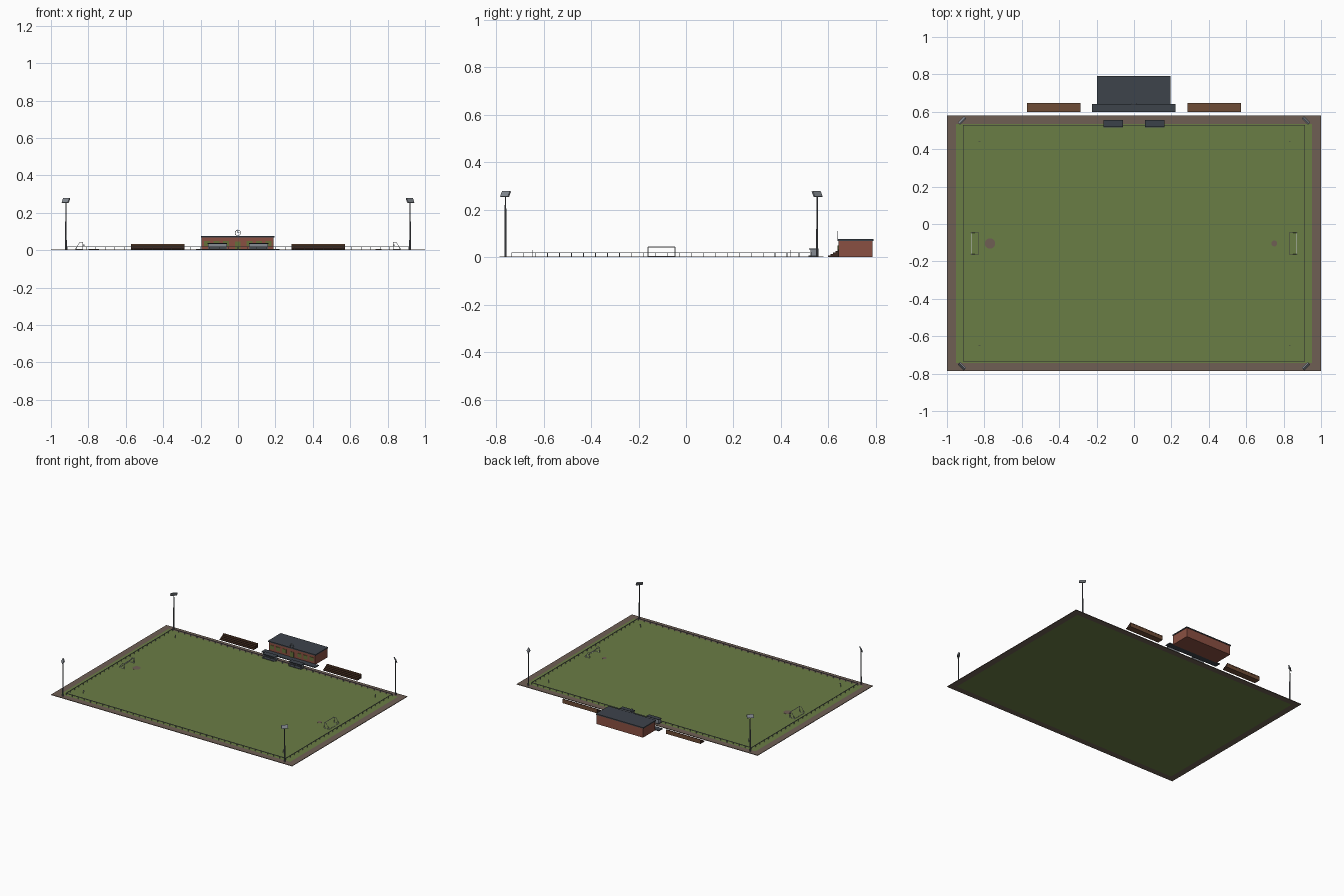
import bpy, bmesh, math
from mathutils import Vector, Matrix

if "Cube" in bpy.data.objects:
    bpy.data.objects.remove(bpy.data.objects["Cube"])

def mat(name, hexcol):
    lin = lambda c: c / 12.92 if c <= 0.04045 else ((c + 0.055) / 1.055) ** 2.4
    m = bpy.data.materials.new(name)
    m.diffuse_color = [lin(((hexcol >> s) & 255) / 255) for s in (16, 8, 0)] + [1]
    m.use_nodes = True
    m.node_tree.nodes["Principled BSDF"].inputs["Base Color"].default_value = m.diffuse_color
    return m

GRASS = mat("grass green", 0x6A7D45)
PATH = mat("path brown", 0x6E5F54)
SLATE = mat("slate", 0x3D434B)
BRICK = mat("brick", 0x8A5042)
WOOD = mat("wood", 0x6E4C36)
DARKWOOD = mat("dark wood", 0x3E2A22)
METAL = mat("grey metal", 0x868B92)
POLE = mat("pole grey", 0x62666C)
WHITE = mat("white paint", 0xC9CDD0)
OLIVE = mat("olive", 0x66703A)

def finish(name, bm, *mats):
    bmesh.ops.recalc_face_normals(bm, faces=bm.faces)
    me = bpy.data.meshes.new(name)
    bm.to_mesh(me)
    bm.free()
    for m in mats:
        me.materials.append(m)
    ob = bpy.data.objects.new(name, me)
    bpy.context.collection.objects.link(ob)
    return ob

def add_box(bm, x0, x1, y0, y1, z0, z1):
    c = Matrix.Translation(((x0 + x1) / 2, (y0 + y1) / 2, (z0 + z1) / 2))
    bmesh.ops.create_cube(bm, size=1, matrix=c @ Matrix.Diagonal((x1 - x0, y1 - y0, z1 - z0, 1)))

def boxes(name, m, *dims):
    bm = bmesh.new()
    for d in dims:
        add_box(bm, *d)
    return finish(name, bm, m)

def add_tube(bm, a, b, r, r2=None, n=4):
    a, b = Vector(a), Vector(b)
    d = b - a
    M = Matrix.Translation((a + b) / 2) @ d.to_track_quat('Z', 'Y').to_matrix().to_4x4()
    M = M @ Matrix.Rotation(math.pi / n, 4, 'Z')
    bmesh.ops.create_cone(bm, cap_ends=True, segments=n, radius1=r, radius2=r2 or r, depth=d.length, matrix=M)

def add_prism(bm, profile, x0, x1):
    # extrude a y-z outline along x
    f = bm.faces.new([bm.verts.new((x0, y, z)) for y, z in profile])
    g = bmesh.ops.extrude_face_region(bm, geom=[f])['geom']
    bmesh.ops.translate(bm, vec=(x1 - x0, 0, 0), verts=[v for v in g if isinstance(v, bmesh.types.BMVert)])

CY = -0.104  # pitch centre line in y

# Ground: grass with a path frame around it
gx, gy0, gy1 = 0.952, -0.742, 0.535
boxes("grass", GRASS, (-gx, gx, gy0, gy1, 0, 0.004))
boxes("path", PATH, (-1, 1, -0.787, gy0, 0, 0.004), (-1, 1, gy1, 0.579, 0, 0.004),
      (-1, -gx, gy0, gy1, 0, 0.004), (gx, 1, gy0, gy1, 0, 0.004))

# Worn patches in front of the goals
for name, x, r in (("worn_patch_left", -0.77, 0.028), ("worn_patch_right", 0.75, 0.016)):
    bm = bmesh.new()
    bmesh.ops.create_cone(bm, cap_ends=True, segments=20, radius1=r, radius2=r, depth=0.001,
                          matrix=Matrix.Translation((x, CY, 0.0045)))
    finish(name, bm, PATH)

# Perimeter railing
bm = bmesh.new()
fx, fy0, fy1, fz = 0.912, -0.735, 0.527, 0.019
corners = [(-fx, fy0), (fx, fy0), (fx, fy1), (-fx, fy1)]
for i in range(4):
    a, b = Vector(corners[i]), Vector(corners[(i + 1) % 4])
    add_tube(bm, (*a, fz), (*b, fz), 0.002)
    n = round((b - a).length / 0.05)
    for k in range(n):
        p = a.lerp(b, k / n)
        add_tube(bm, (*p, 0.003), (*p, fz), 0.002)
finish("railing", bm, METAL)

for s, side in ((-1, "left"), (1, "right")):
    # Goal: front frame, back bar and slanted stays
    bm = bmesh.new()
    y0, y1, h = CY - 0.057, CY + 0.057, 0.043
    xf, xt, xb = s * 0.83, s * 0.845, s * 0.87
    for y in (y0, y1):
        add_tube(bm, (xf, y, 0.003), (xf, y, h), 0.0022, n=6)
        add_tube(bm, (xf, y, h), (xt, y, h), 0.0015)
        add_tube(bm, (xt, y, h), (xb, y, 0.005), 0.0015)
        add_tube(bm, (xf, y, 0.005), (xb, y, 0.005), 0.0015)
    add_tube(bm, (xf, y0, h), (xf, y1, h), 0.0022, n=6)
    add_tube(bm, (xb, y0, 0.005), (xb, y1, 0.005), 0.0015)
    finish("goal_" + side, bm, WHITE)

    for e, end in ((-1, "front"), (1, "back")):
        # Corner flags
        bm = bmesh.new()
        px, py = s * 0.83, CY + e * 0.544
        add_tube(bm, (px, py, 0.003), (px, py, 0.03), 0.001)
        add_box(bm, px, px + 0.008, py - 0.0005, py + 0.0005, 0.023, 0.03)
        finish(f"corner_flag_{end}_{side}", bm, WHITE)

        # Floodlight mast and tilted lamp panel facing the centre
        px, py = s * 0.92, CY + e * 0.657
        bm = bmesh.new()
        add_tube(bm, (px, py, 0.003), (px, py, 0.262), 0.0052, 0.003, n=8)
        finish(f"floodlight_mast_{end}_{side}", bm, POLE)
        bm = bmesh.new()
        yaw = math.atan2(-e, -s)
        M = (Matrix.Translation((px, py, 0.266)) @ Matrix.Rotation(yaw, 4, 'Z')
             @ Matrix.Rotation(math.radians(28), 4, 'Y') @ Matrix.Diagonal((0.007, 0.047, 0.026, 1)))
        bmesh.ops.create_cube(bm, size=1, matrix=M)
        finish(f"floodlight_head_{end}_{side}", bm, METAL)

    # Dugout: base, side panels, back, roof and bench
    xa, xb = sorted((s * 0.058, s * 0.162))
    boxes("dugout_base_" + side, SLATE, (xa, xb, 0.516, 0.556, 0.004, 0.007))
    bm = bmesh.new()
    prof = [(0.528, 0.007), (0.553, 0.007), (0.553, 0.034), (0.524, 0.034)]
    add_prism(bm, prof, xa + 0.002, xa + 0.004)
    add_prism(bm, prof, xb - 0.004, xb - 0.002)
    add_box(bm, xa + 0.004, xb - 0.004, 0.551, 0.553, 0.007, 0.034)
    finish("dugout_shell_" + side, bm, METAL)
    bm = bmesh.new()
    add_prism(bm, [(0.519, 0.032), (0.556, 0.034), (0.556, 0.038), (0.519, 0.036)], xa, xb)
    finish("dugout_roof_" + side, bm, SLATE)
    boxes("dugout_bench_" + side, SLATE, (xa + 0.006, xb - 0.006, 0.54, 0.55, 0.009, 0.015))

    # Stepped stand: wood treads, dark risers, wood back board
    xa, xb = sorted((s * 0.287, s * 0.572))
    steps = 4
    prof = [(0.645, 0), (0.598, 0)]
    for k in range(steps):
        z = 0.0065 * (k + 1)
        prof += [(0.598 + 0.011 * k, z), (0.598 + 0.011 * (k + 1), z)]
    prof.append((0.645, 0.026))
    bm = bmesh.new()
    add_prism(bm, prof, xa, xb)
    bmesh.ops.recalc_face_normals(bm, faces=bm.faces)
    for f in bm.faces:
        f.material_index = 1 if f.normal.y < -0.5 or abs(f.normal.x) > 0.5 else 0
    finish("stand_" + side, bm, WOOD, DARKWOOD)
    boxes("stand_back_board_" + side, WOOD, (xa, xb, 0.641, 0.646, 0.026, 0.032))

# Clubhouse
boxes("clubhouse_walls", BRICK, (-0.194, 0.191, 0.642, 0.787, 0, 0.069))
boxes("clubhouse_roof", SLATE, (-0.199, 0.195, 0.638, 0.79, 0.069, 0.077))
boxes("terrace", SLATE, (-0.224, 0.221, 0.598, 0.642, 0, 0.006))
boxes("door", OLIVE, (-0.017, 0.014, 0.639, 0.643, 0.006, 0.046))
boxes("windows", OLIVE, *[(x - 0.016, x + 0.016, 0.639, 0.643, 0.022, 0.05)
                          for x in (-0.165, -0.115, -0.065, 0.062, 0.112, 0.162)])

# Round clock rim on a short post above the roof edge
bm = bmesh.new()
n, r, zc, yc = 16, 0.015, 0.093, 0.64
ring = [(-0.001 + r * math.cos(2 * math.pi * k / n), yc, zc + r * math.sin(2 * math.pi * k / n)) for k in range(n)]
for k in range(n):
    add_tube(bm, ring[k], ring[(k + 1) % n], 0.0018)
add_tube(bm, (-0.001, yc, 0.076), (-0.001, yc, zc - r), 0.0018)
add_tube(bm, (-0.001, yc, zc), (-0.001, yc, zc + 0.018), 0.0014)
add_tube(bm, (-0.001, yc, zc), (0.009, yc, zc), 0.0014)
finish("roof_clock", bm, METAL)
